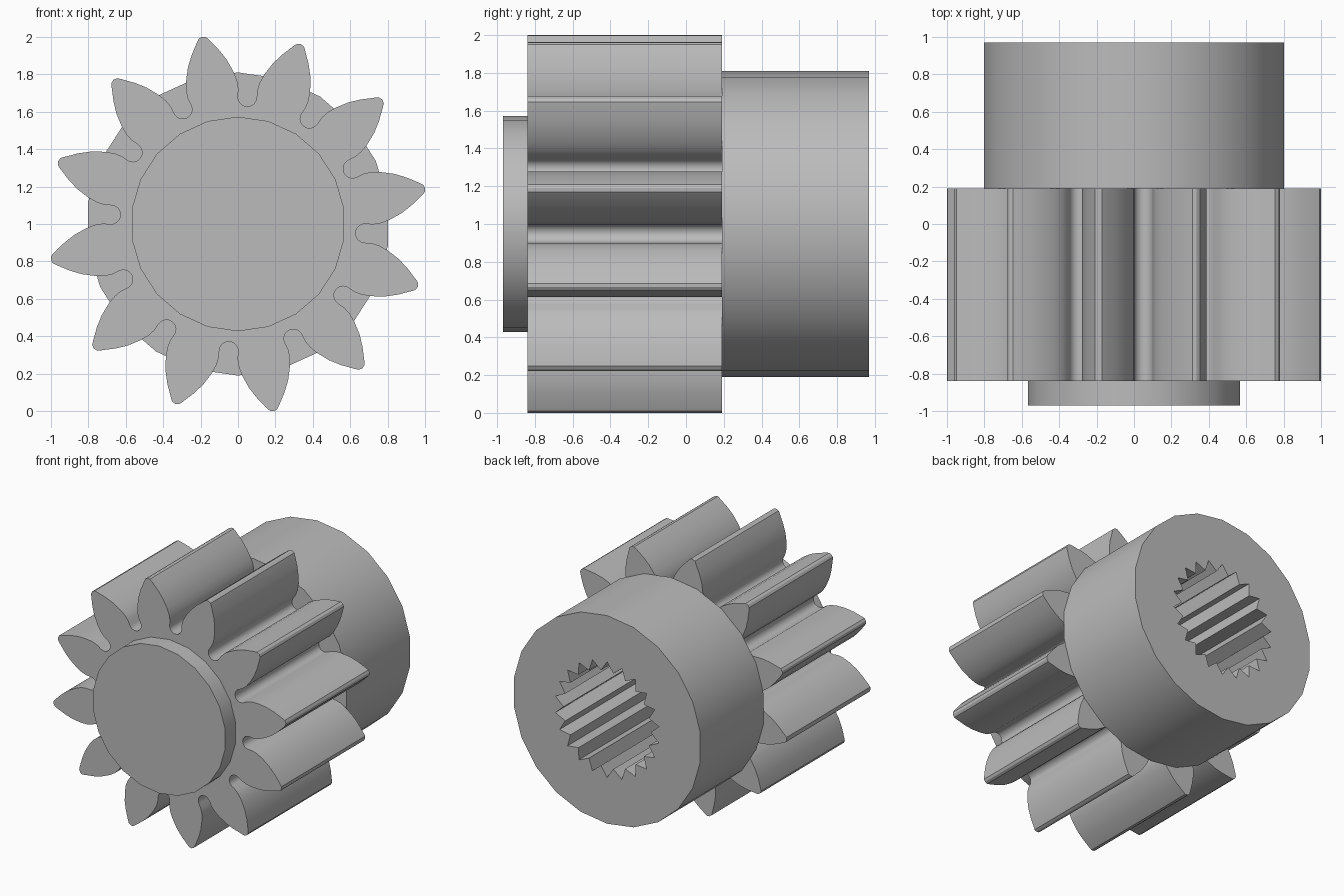
import bpy, bmesh
from math import sin, cos, pi, radians

if "Cube" in bpy.data.objects:
    bpy.data.objects.remove(bpy.data.objects["Cube"])

grey = bpy.data.materials.new("steel grey")
grey.use_nodes = True
colour = (0.5, 0.5, 0.5, 1)
grey.diffuse_color = colour
grey.node_tree.nodes["Principled BSDF"].inputs["Base Color"].default_value = colour

CENTRE_Z = 1.0
SIDES = 22


def turn(points, angle):
    """Rotate 2D points about the shaft axis."""
    return [(a * cos(angle) - p * sin(angle), a * sin(angle) + p * cos(angle))
            for a, p in points]


def ring(radii, count):
    """Closed outline starting at the top, cycling through the given radii."""
    return [(radii[i % len(radii)] * cos(pi / 2 + 2 * pi * i / count),
             radii[i % len(radii)] * sin(pi / 2 + 2 * pi * i / count))
            for i in range(count)]


def prism(name, outline, front, back):
    """Extrude an outline along the shaft axis (y)."""
    bm = bmesh.new()
    base = bm.faces.new([bm.verts.new((x, front, z + CENTRE_Z)) for x, z in outline])
    side = bmesh.ops.extrude_face_region(bm, geom=[base])["geom"]
    verts = [v for v in side if isinstance(v, bmesh.types.BMVert)]
    bmesh.ops.translate(bm, verts=verts, vec=(0, back - front, 0))
    bmesh.ops.recalc_face_normals(bm, faces=bm.faces)
    mesh = bpy.data.meshes.new(name)
    bm.to_mesh(mesh)
    bm.free()
    mesh.materials.append(grey)
    obj = bpy.data.objects.new(name, mesh)
    bpy.context.collection.objects.link(obj)
    return obj


def activate(obj):
    bpy.ops.object.select_all(action='DESELECT')
    obj.select_set(True)
    bpy.context.view_layer.objects.active = obj


# Pinion outline: one tooth and the round gap after it, repeated
TEETH = 12
half = [(1.018, 0), (1.012, 0.02), (0.995, 0.033), (0.93, 0.076),
        (0.87, 0.107), (0.80, 0.13), (0.75, 0.139), (0.71, 0.138)]
tooth = [(a, -p) for a, p in reversed(half)] + half[1:]
arc = [(0.68 - 0.05 * sin(pi * i / 10), -0.05 * cos(pi * i / 10)) for i in range(11)]
unit = tooth + turn(arc, pi / TEETH)
outline = []
for k in range(TEETH):
    outline += turn(unit, radians(10.8) + 2 * pi * k / TEETH)

pinion = prism("pinion_teeth", outline, -0.84, 0.19)
hub = prism("rear_hub", ring([0.81], SIDES), 0.19, 0.97)
boss = prism("front_boss", ring([0.573], SIDES), -0.97, -0.84)

# Splined bore cut through the hub and into the pinion
bore = prism("bore_cutter", ring([0.45, 0.375], SIDES * 2), -0.8, 1.1)
bore.hide_render = True
for part in (pinion, hub):
    cut = part.modifiers.new("splined_bore", 'BOOLEAN')
    cut.operation = 'DIFFERENCE'
    cut.solver = 'EXACT'
    cut.object = bore
    activate(part)
    bpy.ops.object.modifier_apply(modifier=cut.name)
bpy.data.objects.remove(bore)

for part in (pinion, hub, boss):
    activate(part)
    bpy.ops.object.shade_smooth_by_angle(angle=radians(30))
